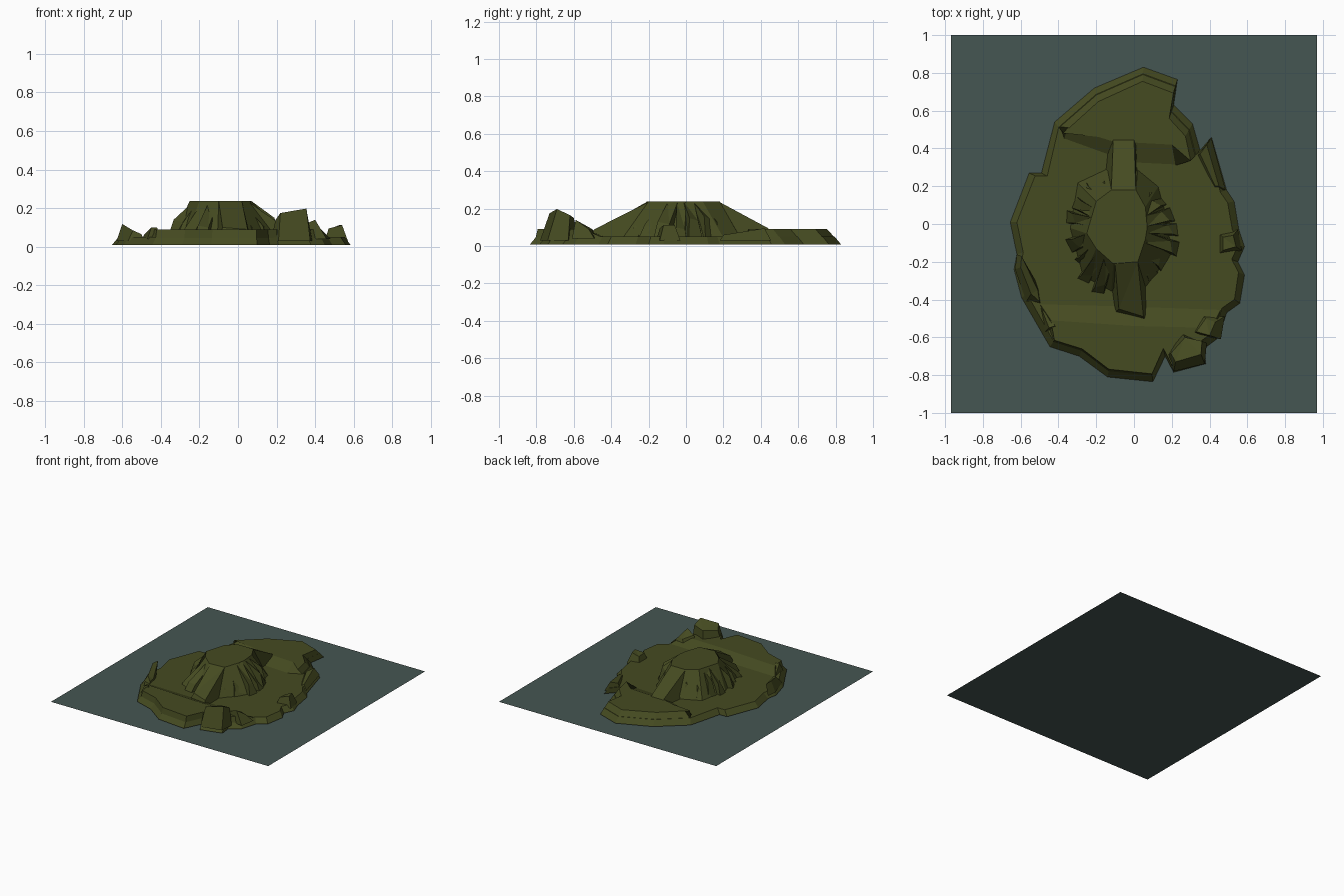
import bpy, bmesh, math
from mathutils import Vector


def material(name, color):
    m = bpy.data.materials.new(name)
    m.diffuse_color = (*color, 1)
    return m


ROCK = material("olive_rock", (0.06, 0.07, 0.015))
WATER = material("dull_water", (0.06, 0.092, 0.085))


def loft(name, rings, mat=ROCK):
    """Closed flat-faced solid through rings of equal length."""
    bm = bmesh.new()
    loops = [[bm.verts.new(p) for p in r] for r in rings]
    for a, b in zip(loops, loops[1:]):
        for i in range(len(a)):
            j = (i + 1) % len(a)
            bm.faces.new((a[i], a[j], b[j], b[i]))
    caps = [bm.faces.new(loops[0]), bm.faces.new(loops[-1])]
    bmesh.ops.triangulate(bm, faces=caps)
    bmesh.ops.recalc_face_normals(bm, faces=bm.faces)
    me = bpy.data.meshes.new(name)
    bm.to_mesh(me)
    bm.free()
    ob = bpy.data.objects.new(name, me)
    bpy.context.collection.objects.link(ob)
    me.materials.append(mat)
    return ob


def ring(pts, inset, z):
    """Pull outline points towards the middle and lift them to z."""
    out = []
    for x, y in pts:
        k = 1 - inset / math.hypot(x, y)
        out.append((x * k, y * k, z))
    return out


def flat(pts, z):
    return [(x, y, z) for x, y in pts]


# water sheet
me = bpy.data.meshes.new("water")
me.from_pydata([(-.97, -1, 0), (.97, -1, 0), (.97, 1, 0), (-.97, 1, 0)], [], [(0, 1, 2, 3)])
me.materials.append(WATER)
bpy.context.collection.objects.link(bpy.data.objects.new("water", me))

# island shore
shore = [(.05, .83), (.23, .765), (.21, .63), (.31, .53), (.35, .39), (.41, .46),
         (.49, .18), (.53, .12), (.555, -.03), (.585, -.12), (.55, -.20), (.585, -.27),
         (.56, -.42), (.49, -.47), (.45, -.60), (.37, -.66), (.38, -.74), (.21, -.785),
         (.165, -.70), (.10, -.835), (-.14, -.81), (-.29, -.70), (-.445, -.65),
         (-.595, -.39), (-.635, -.24), (-.62, -.16), (-.655, .01), (-.555, .27),
         (-.49, .27), (-.42, .54), (-.21, .72)]
loft("island_base", [ring(shore, 0, .008), ring(shore, .035, .05)])

# raised back and front terraces with ramps down to the floor
back = shore[29:] + shore[:5]
loft("back_terrace", [
    ring(back, .03, .04) + flat([(.22, .31), (.02, .32), (-.12, .36), (-.37, .45)], .048),
    ring(back, .075, .09) + flat([(.2, .42), (.02, .43), (-.12, .44), (-.35, .51)], .09)])
front = shore[14:23]
loft("front_terrace", [
    ring(front, .03, .04) + flat([(-.5, -.42), (-.1, -.43), (.46, -.45)], .048),
    ring(front, .042, .09) + flat([(-.44, -.51), (0, -.54), (.41, -.55)], .09)])

# central hill
hill_foot = [(-.3, .22), (-.13, .3), (.02, .29), (.13, .2), (.18, .02), (.2, -.16),
             (.06, -.34), (-.12, -.36), (-.27, -.28), (-.34, -.02)]
hill_top = [(-.2, .12), (-.12, .18), (.01, .18), (.06, .09), (.07, -.02), (.06, -.08),
            (.02, -.2), (-.11, -.21), (-.2, -.13), (-.25, -.05)]
loft("hill", [flat(hill_foot, .045), flat(hill_top, .238)])

# long ridges running north and south from the hill
loft("back_ridge", [flat([(-.13, .48), (.01, .48), (.02, .1), (-.17, .1)], .045),
                    [(-.11, .44, .095), (0, .44, .095), (.01, .18, .235), (-.12, .18, .235)]])
loft("front_ridge", [flat([(-.1, -.47), (.065, -.52), (.06, -.18), (-.14, -.18)], .045),
                     [(-.08, -.45, .1), (.05, -.49, .09), (.02, -.2, .236), (-.1, -.21, .236)]])


def spur(i, a, r, w, z):
    """Wedge buttress leaning on the hill, ending in a steep face."""
    c, d = Vector((-.08, -.02, 0)), Vector((math.cos(a), math.sin(a), 0))
    n = Vector((-d.y, d.x, 0))
    r0 = .15

    def p(rad, side, h):
        return c + d * rad + n * side * w + Vector((0, 0, h))
    loft(f"hill_spur_{i}", [
        [p(r0, -1, .045), p(r + .03, -1.1, .045), p(r + .02, 1.1, .045), p(r0, 1, .045)],
        [p(r0, -.8, .235), p(r, -.8, z), p(r - .03, .8, z * .9), p(r0, .8, .235)]])


# angle in degrees, reach, half width, outer height
spurs = [(-2, .29, .03, .1), (-20, .31, .035, .13), (-38, .29, .04, .11), (-55, .3, .03, .1),
         (14, .27, .035, .15), (35, .25, .04, .16), (56, .25, .05, .13),
         (112, .26, .025, .15), (132, .28, .035, .12), (150, .25, .03, .16),
         (168, .26, .03, .13), (200, .26, .035, .14), (222, .26, .03, .12),
         (236, .32, .03, .09), (252, .34, .03, .11)]
for i, (a, r, w, z) in enumerate(spurs):
    spur(i, math.radians(a), r, w, z)

# tall front rock and its step
loft("front_rock", [flat([(.17, -.7), (.21, -.78), (.375, -.74), (.385, -.63), (.25, -.57)], .03),
                    [(.195, -.685, .14), (.22, -.73, .175), (.355, -.69, .198),
                     (.36, -.62, .165), (.27, -.6, .15)]])
loft("front_rock_step", [flat([(.3, -.58), (.46, -.61), (.48, -.49), (.36, -.48)], .04),
                         [(.33, -.57, .11), (.4, -.59, .14), (.43, -.52, .09), (.38, -.5, .09)]])

# rim outcrops
loft("left_outcrop", [flat([(-.62, -.16), (-.63, -.24), (-.57, -.41), (-.49, -.43), (-.5, -.34)], .03),
                      [(-.595, -.17, .115), (-.6, -.23, .118), (-.545, -.37, .085),
                       (-.5, -.41, .065), (-.51, -.35, .06)]])
loft("left_front_outcrop", [flat([(-.5, -.43), (-.47, -.57), (-.4, -.55), (-.43, -.48)], .04),
                            [(-.485, -.46, .065), (-.45, -.55, .1), (-.42, -.54, .1), (-.44, -.49, .07)]])
loft("right_outcrop", [flat([(.45, -.05), (.45, -.16), (.57, -.14), (.55, -.03)], .03),
                       [(.47, -.07, .09), (.47, -.14, .095), (.54, -.12, .112), (.525, -.06, .112)]])
loft("back_right_outcrop", [flat([(.33, .36), (.41, .455), (.485, .18), (.42, .18)], .03),
                            [(.35, .37, .075), (.385, .42, .095), (.45, .2, .06), (.43, .2, .055)]])
